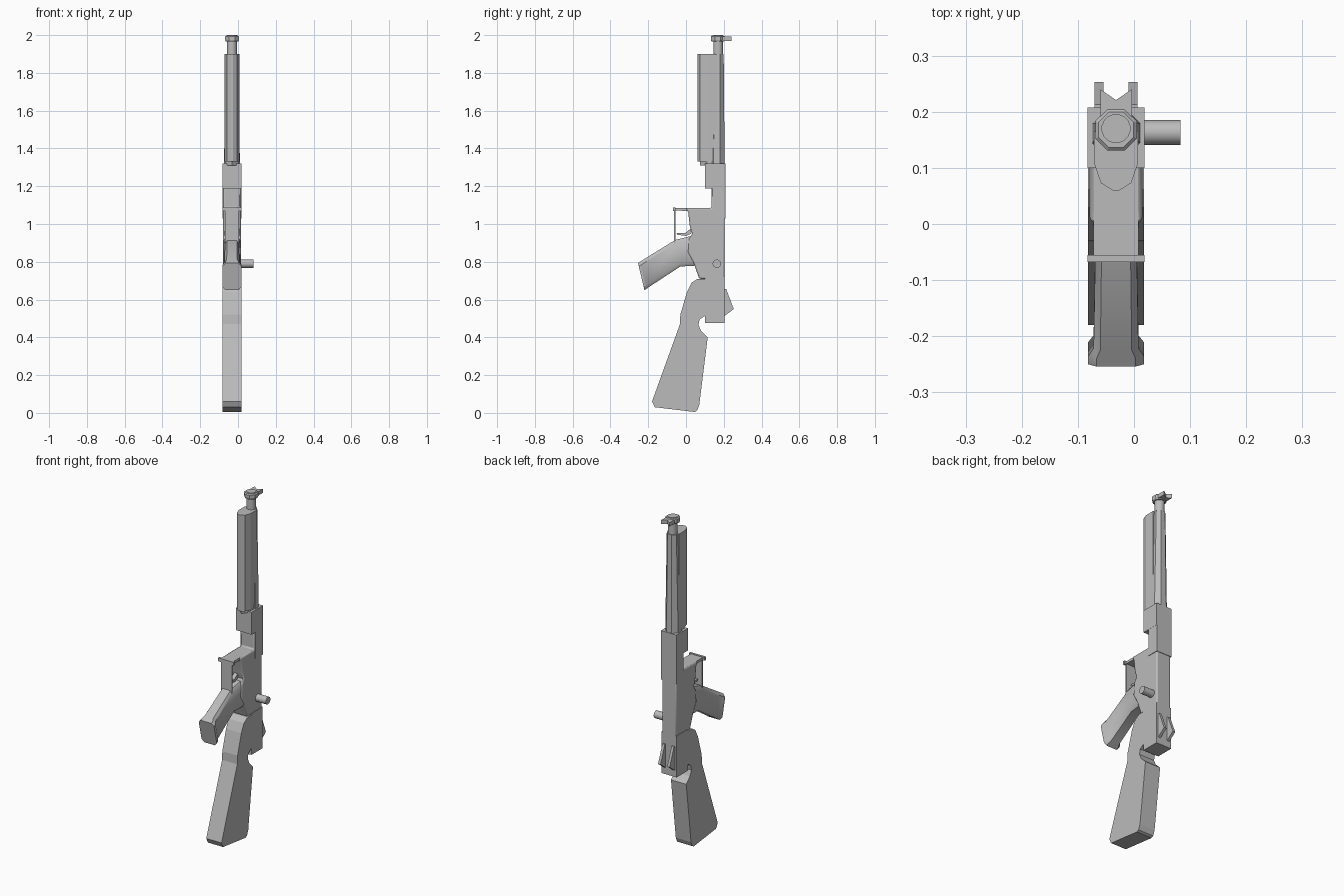
import bpy, bmesh, math
from mathutils import Vector

if "Cube" in bpy.data.objects:
    bpy.data.objects.remove(bpy.data.objects["Cube"])

CX = -0.032  # centre plane of the body

grey = bpy.data.materials.new("plain_grey")
grey.use_nodes = True
grey.diffuse_color = (0.5, 0.5, 0.5, 1)
grey.node_tree.nodes["Principled BSDF"].inputs["Base Color"].default_value = (0.5, 0.5, 0.5, 1)


def finish(name, bm, bevel=0, smooth=False):
    bmesh.ops.recalc_face_normals(bm, faces=bm.faces)
    mesh = bpy.data.meshes.new(name)
    bm.to_mesh(mesh)
    bm.free()
    mesh.materials.append(grey)
    ob = bpy.data.objects.new(name, mesh)
    bpy.context.collection.objects.link(ob)
    if bevel:
        mod = ob.modifiers.new("edge", 'BEVEL')
        mod.width = bevel
        mod.segments = 2 if smooth else 1
        mod.limit_method = 'ANGLE'
        mod.angle_limit = math.radians(50)
    if smooth:
        bpy.ops.object.select_all(action='DESELECT')
        ob.select_set(True)
        bpy.context.view_layer.objects.active = ob
        bpy.ops.object.shade_smooth_by_angle(angle=math.radians(35))
    return ob


def loft(name, sections, **kw):
    """Skin a list of matching closed rings and cap both ends."""
    bm = bmesh.new()
    rings = [[bm.verts.new(p) for p in ring] for ring in sections]
    n = len(rings[0])
    for a, b in zip(rings, rings[1:]):
        for i in range(n):
            j = (i + 1) % n
            bm.faces.new((a[i], a[j], b[j], b[i]))
    bm.faces.new(rings[0])
    bm.faces.new(rings[-1])
    return finish(name, bm, **kw)


def slab(name, outline, half, x=CX, **kw):
    """Side outline (y, z) extruded across the body."""
    return loft(name, [[(x + s * half, y, z) for y, z in outline] for s in (-1, 1)], **kw)


def plan(name, outline, z0, z1, **kw):
    """Plan outline (x offset, y) extruded upwards."""
    return loft(name, [[(CX + x, y, z) for x, y in outline] for z in (z0, z1)], **kw)


def tube(name, rings, n=16, **kw):
    """Upright lathe at the bore axis: rings of (z, radius, y centre)."""
    return loft(name, [[(CX + r * math.cos(math.tau * (i + .5) / n),
                         y + r * math.sin(math.tau * (i + .5) / n), z) for i in range(n)]
                       for z, r, y in rings], **kw)


# Shoulder stock
slab("stock", [(-.18, .06), (-.165, .03), (.045, .005), (.058, .012), (.07, .04),
               (.115, .40), (.08, .435), (.066, .465), (.072, .495), (.102, .515),
               (.102, .71), (.062, .71), (.03, .69), (.005, .64), (-.03, .52),
               (-.032, .47)], .05)

# Rear block and sight fins
slab("rear_block", [(.1, .475), (.205, .475), (.205, .72), (.1, .72)], .05)
for side in (-1, 1):
    slab("rear_sight_fin", [(.2, .655), (.213, .655), (.253, .55), (.2, .51)],
         .008, CX + side * .03)

# Receiver with its stepped front end
slab("receiver", [(.205, .71), (.205, 1.2), (.135, 1.2), (.135, 1.085), (0, 1.085),
                  (.012, 1.06), (.02, .99), (.033, .95), (.015, .92), (.01, .85),
                  (.04, .795), (.07, .71)], .047, bevel=.008, smooth=True)
slab("fore_plate", [(.14, 1.03), (.208, 1.03), (.208, 1.2), (.14, 1.2)], .05)

# Hand grip, narrow in the middle and flared at the end
stations = [(.04, .94, .06, .78, .044), (-.058, .915, -.03, .775, .037),
            (-.225, .812, -.195, .667, .04), (-.24, .802, -.207, .658, .05),
            (-.254, .793, -.22, .65, .05)]
grip_rings = []
for y0, z0, y1, z1, w in stations:
    a, b = Vector((CX, y0, z0)), Vector((CX, y1, z1))
    grip_rings.append([a.lerp(b, t) + Vector((w * s, 0, 0)) for t, s in
                       ((0, -.7), (0, .7), (.12, 1), (.88, 1), (1, .7), (1, -.7), (.88, -1), (.12, -1))])
loft("grip", grip_rings, smooth=True)

# Trigger guard and trigger
slab("guard_flange", [(-.068, 1.068), (-.055, 1.068), (-.055, 1.088), (-.068, 1.088)], .051)
slab("guard_top", [(-.06, 1.072), (.02, 1.068), (.02, 1.085), (-.06, 1.085)], .04)
slab("guard_front", [(-.063, .86), (-.055, .86), (-.055, 1.075), (-.063, 1.075)], .036)
slab("trigger", [(-.05, .952), (-.045, .943), (0, .937), (.03, .95), (.025, .975),
                 (-.005, .952)], .012)

# Side bolt handle
loft("bolt_handle", [[(x, .163 + .022 * math.cos(math.tau * i / 16),
                       .79 + .022 * math.sin(math.tau * i / 16)) for i in range(16)]
                     for x in (-.02, .083)], smooth=True)

# Clamp block
slab("clamp", [(.1, 1.188), (.208, 1.188), (.208, 1.32), (.1, 1.32)], .051)

# Faceted handguard
plan("handguard", [(-.039, .165), (-.039, .108), (-.027, .073), (-.006, .06), (.006, .06),
                   (.027, .073), (.039, .108), (.039, .165)], 1.33, 1.9)
plan("handguard_collar", [(-.035, .165), (-.035, .11), (0, .075), (.035, .11), (.035, .165)],
     1.31, 1.34)

# Tapered barrel, neck and muzzle
tube("barrel", [(1.31, .046, .162), (1.9, .034, .168)], n=8)
tube("neck", [(1.89, .026, .17), (2.0, .026, .17)], smooth=True)
tube("muzzle_ring", [(1.965, .036, .168), (1.975, .04, .168), (1.992, .04, .168),
                     (1.997, .034, .168)], n=8)

# Notched front sight
plan("front_sight", [(-.028, .165), (.028, .165), (.028, .24), (0, .221), (-.028, .24)],
     1.97, 1.993)
